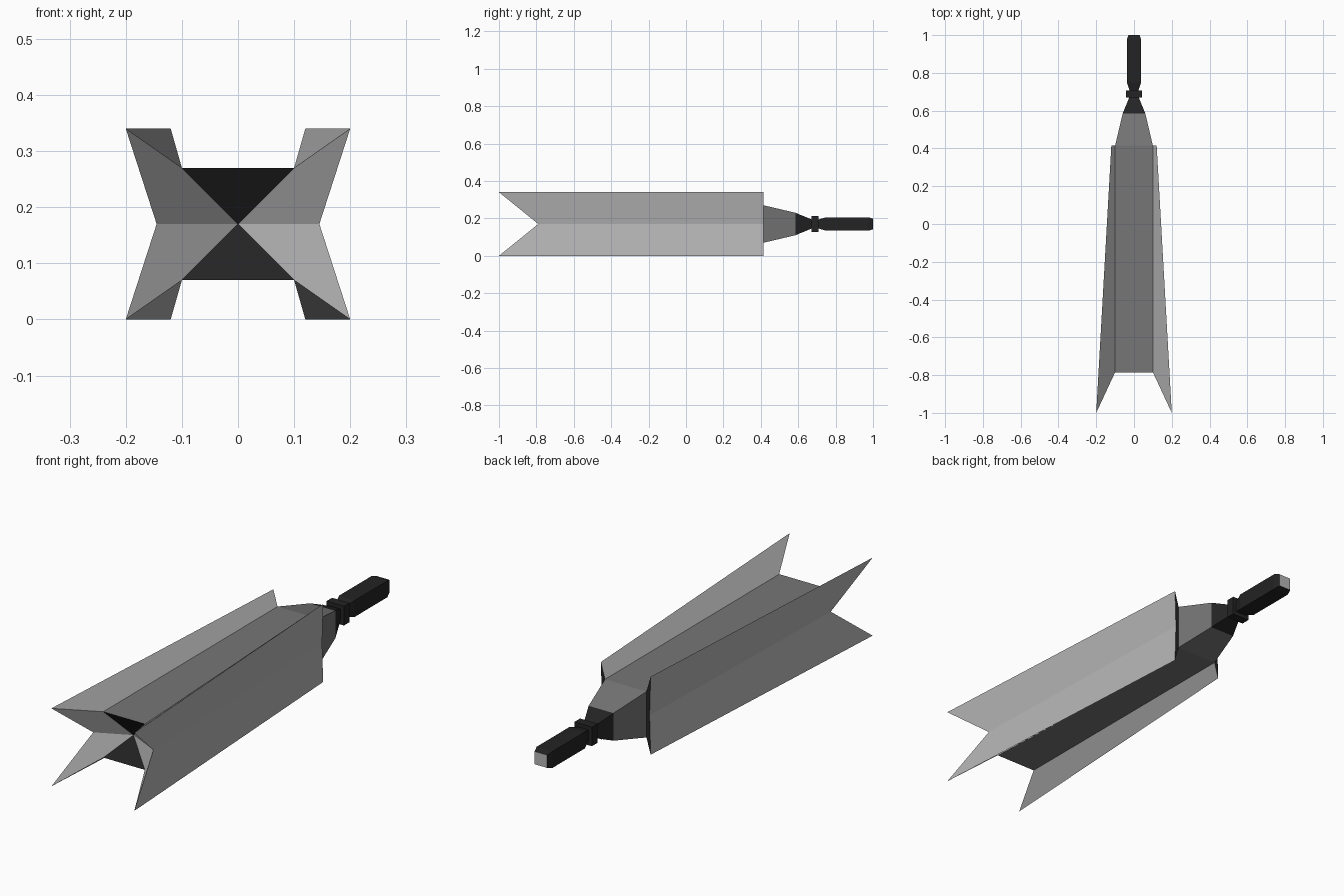
import bpy, bmesh

if "Cube" in bpy.data.objects:
    bpy.data.objects.remove(bpy.data.objects["Cube"])

ZC = 0.17  # height of the long axis


def material(name, v):
    m = bpy.data.materials.new(name)
    m.diffuse_color = (v, v, v, 1)
    m.use_nodes = True
    m.node_tree.nodes["Principled BSDF"].inputs["Base Color"].default_value = m.diffuse_color
    return m


LIGHT = material("light grey", 0.47)
MID = material("mid grey", 0.18)
BLACK = material("near black", 0.017)


def make_object(name, bm, mats):
    bmesh.ops.recalc_face_normals(bm, faces=bm.faces)
    mesh = bpy.data.meshes.new(name)
    bm.to_mesh(mesh)
    bm.free()
    for m in mats:
        mesh.materials.append(m)
    ob = bpy.data.objects.new(name, mesh)
    bpy.context.collection.objects.link(ob)
    return ob


def square_loft(name, sections, mats, end_index=0):
    """Square rings (y, half width, half height) joined along y, capped at both ends."""
    bm = bmesh.new()
    rings = [[bm.verts.new((sx * w, y, ZC + sz * h))
              for sx, sz in ((-1, -1), (1, -1), (1, 1), (-1, 1))]
             for y, w, h in sections]
    for a, b in zip(rings, rings[1:]):
        for i in range(4):
            j = (i + 1) % 4
            bm.faces.new((a[i], a[j], b[j], b[i]))
    bm.faces.new(rings[0])
    bm.faces.new(rings[-1]).material_index = end_index
    return make_object(name, bm, mats)


# Blade head: body walls, flared side fins and the recessed front
FRONT, BACK = -0.785, 0.415
bm = bmesh.new()
apex = bm.verts.new((0, -0.72, ZC))
corner = {}
for sx in (-1, 1):
    for sz in (-1, 1):
        corner[sx, sz] = [bm.verts.new((sx * 0.1, y, ZC + sz * 0.1)) for y in (FRONT, BACK)]

for sz in (-1, 1):
    l, r = corner[-1, sz], corner[1, sz]
    bm.faces.new((l[0], r[0], r[1], l[1])).material_index = 1   # body wall
    bm.faces.new((l[0], r[0], apex)).material_index = 2         # dark recess

for sx in (-1, 1):
    mid = [bm.verts.new((sx * 0.145, -0.79, ZC)), bm.verts.new((sx * 0.115, BACK, ZC))]
    tips = {}
    for sz in (-1, 1):
        c = corner[sx, sz]
        tip = [bm.verts.new((sx * 0.2, -1, ZC + sz * 0.17)),
               bm.verts.new((sx * 0.12, BACK, ZC + sz * 0.17))]
        tips[sz] = tip
        bm.faces.new((c[0], tip[0], tip[1], c[1]))              # inner fin face
        bm.faces.new((tip[0], mid[0], mid[1], tip[1]))          # outer fin face
        bm.faces.new((apex, c[0], tip[0], mid[0]))              # forked front
    bm.faces.new((tips[1][1], mid[1], tips[-1][1],
                  corner[sx, -1][1], corner[sx, 1][1])).material_index = 2  # rear edge

bm.faces.new([corner[k][1] for k in ((-1, -1), (1, -1), (1, 1), (-1, 1))]).material_index = 1
make_object("finned_head", bm, [LIGHT, MID, BLACK])

# Tapered shoulder, neck, collar and grip
square_loft("shoulder", [(BACK, 0.1, 0.1), (0.585, 0.06, 0.06)], [MID])
square_loft("neck", [(0.585, 0.06, 0.06), (0.67, 0.025, 0.025), (0.72, 0.025, 0.025)], [BLACK])
square_loft("collar", [(0.67, 0.042, 0.042), (0.708, 0.042, 0.042)], [BLACK])
square_loft("grip", [(0.708, 0.024, 0.024), (0.75, 0.038, 0.036),
                     (0.975, 0.038, 0.036), (1.0, 0.03, 0.028)], [BLACK, LIGHT], 1)
